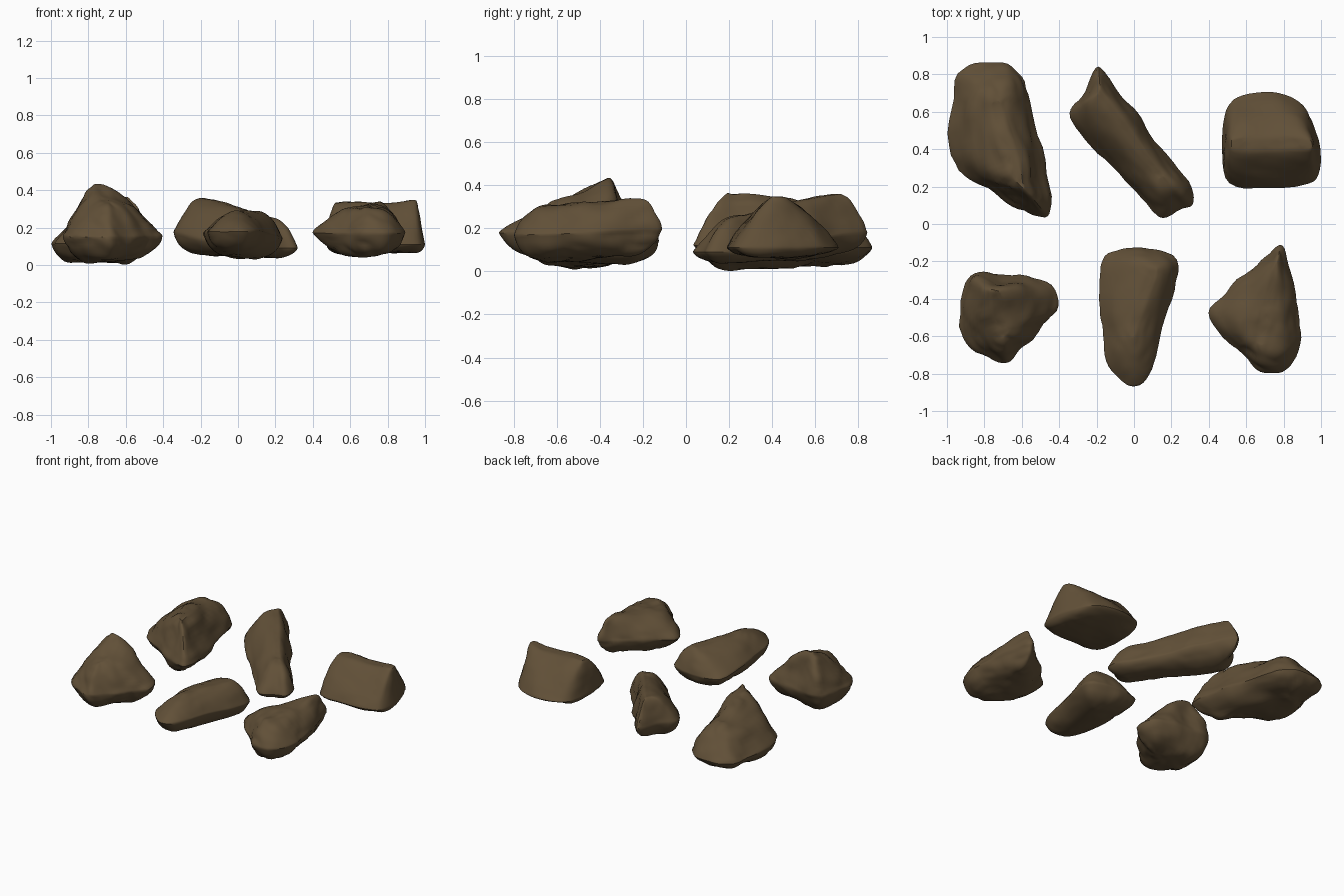
import bpy
import bmesh
from mathutils import Vector, noise

if "Cube" in bpy.data.objects:
    bpy.data.objects.remove(bpy.data.objects["Cube"], do_unlink=True)

stone = bpy.data.materials.new("brown stone")
stone.use_nodes = True
stone.diffuse_color = (0.12, 0.08, 0.039, 1)
bsdf = stone.node_tree.nodes["Principled BSDF"]
bsdf.inputs["Base Color"].default_value = stone.diffuse_color
bsdf.inputs["Roughness"].default_value = 0.9

# Rings of the upper wall (share of the way inward), and of the lower wall
# (share inward, share of the way down)
UPPER = [0.07, 0.3, 0.6, 0.85]
LOWER = [(0.1, 0.42), (0.35, 0.82), (0.75, 1.0)]


def nearest(point, line):
    """Closest point of a 3D segment in plan, with its share along it."""
    a, b = Vector(line[0]), Vector(line[1])
    d = (b - a).xy
    t = min(1, max(0, (point - a.xy).dot(d) / d.length_squared))
    return a.lerp(b, t), t


def rock(name, outline, ridge, base, rim, bulge, rough, seed):
    """Loft an outline up to a ridge and down to a base line, then roughen."""
    bm = bmesh.new()
    points = [Vector(p) for p in outline]
    middle = sum(points, Vector((0, 0))) / len(points)
    points = [middle + (p - middle) * 1.025 for p in points]

    def ring(line, inward, rise):
        verts = []
        for p in points:
            target, t = nearest(p, line)
            edge = rim[0] + (rim[1] - rim[0]) * nearest(p, ridge)[1]
            xy = p.lerp(target.xy, inward)
            verts.append(bm.verts.new((*xy, edge + (target.z - edge) * rise)))
        return verts

    rings = [ring(base, *s) for s in reversed(LOWER)]
    rings.append(ring(ridge, 0, 0))
    rings += [ring(ridge, s, 1 - (1 - s / UPPER[-1]) ** bulge) for s in UPPER]
    count = len(points)
    for low, high in zip(rings, rings[1:]):
        for i in range(count):
            j = (i + 1) % count
            bm.faces.new((low[i], low[j], high[j], high[i]))
    caps = [bm.faces.new(rings[0]), bm.faces.new(rings[-1])]
    bmesh.ops.triangulate(bm, faces=caps)
    bmesh.ops.recalc_face_normals(bm, faces=bm.faces)

    # Keep the waist and the top edge fairly crisp
    crease = bm.edges.layers.float.new("crease_edge")
    for loop in (rings[len(LOWER)], rings[-1]):
        for i in range(count):
            bm.edges.get((loop[i - 1], loop[i]))[crease] = 0.45

    mesh = bpy.data.meshes.new(name)
    bm.to_mesh(mesh)
    bm.free()
    obj = bpy.data.objects.new(name, mesh)
    bpy.context.collection.objects.link(obj)
    bpy.ops.object.select_all(action="DESELECT")
    obj.select_set(True)
    bpy.context.view_layer.objects.active = obj
    mod = obj.modifiers.new("soften", "SUBSURF")
    mod.levels = 2
    bpy.ops.object.modifier_apply(modifier=mod.name)

    # Chipped facets: broad lumps and finer dents along the normals
    mesh = obj.data
    shift = Vector((seed, seed * 2, 0))
    moves = []
    for v in mesh.vertices:
        lump = noise.noise(v.co * 6 + shift)
        dent = abs(noise.noise(v.co * 11 + shift)) - 0.2
        moves.append(v.normal * rough * (lump + dent * 0.7))
    for v, move in zip(mesh.vertices, moves):
        v.co += move
        v.co.z = max(0, v.co.z)
    mesh.materials.append(stone)
    bpy.ops.object.shade_smooth_by_angle(angle=0.6)


rock("front_right_hand_peaked_rock",
     [(-.91, -.27), (-.80, -.25), (-.70, -.29), (-.53, -.29), (-.41, -.34),
      (-.41, -.48), (-.50, -.52), (-.53, -.63), (-.62, -.66), (-.66, -.75),
      (-.74, -.74), (-.88, -.66), (-.94, -.55), (-.91, -.42)],
     [(-.75, -.37, .43), (-.70, -.58, .33)],
     [(-.78, -.50, .01), (-.62, -.48, .02)], (.17, .15), 1.7, .022, 1)

rock("back_right_hand_long_rock",
     [(-.91, .82), (-.78, .87), (-.67, .86), (-.59, .79), (-.56, .66),
      (-.50, .42), (-.44, .12), (-.45, .03), (-.54, .04), (-.64, .11),
      (-.78, .20), (-.92, .24), (-1, .40), (-.97, .70)],
     [(-.73, .62, .31), (-.61, .22, .37)],
     [(-.85, .55, .02), (-.70, .30, .01)], (.11, .12), 1.6, .024, 2)

rock("front_middle_slab_rock",
     [(-.18, -.20), (-.13, -.15), (0, -.12), (.10, -.135), (.25, -.18),
      (.22, -.35), (.14, -.56), (.12, -.70), (.06, -.84), (0, -.87),
      (-.08, -.84), (-.15, -.73), (-.17, -.60), (-.18, -.40)],
     [(-.01, -.56, .29), (.11, -.25, .29)],
     [(-.02, -.60, .05), (.05, -.30, .03)], (.18, .14), 1.7, .012, 3)

rock("back_middle_wedge_rock",
     [(-.20, .87), (-.14, .79), (-.08, .70), (.03, .58), (.07, .50),
      (.20, .32), (.32, .20), (.32, .09), (.24, .10), (.19, .04),
      (.11, .04), (.05, .14), (-.08, .27), (-.22, .42), (-.34, .55),
      (-.33, .63), (-.25, .68)],
     [(-.18, .70, .36), (.13, .28, .27)],
     [(-.20, .58, .06), (.15, .17, .04)], (.18, .09), 2.1, .014, 4)

rock("front_left_hand_pointed_rock",
     [(.75, -.12), (.80, -.10), (.82, -.22), (.86, -.35), (.88, -.48),
      (.91, -.60), (.86, -.75), (.77, -.80), (.68, -.79), (.58, -.69),
      (.52, -.65), (.37, -.49), (.45, -.41), (.60, -.27), (.72, -.17)],
     [(.76, -.22, .34), (.67, -.62, .31)],
     [(.74, -.32, .07), (.69, -.60, .05)], (.19, .17), 2.3, .022, 5)

rock("back_left_hand_block_rock",
     [(.48, .19), (.47, .38), (.48, .56), (.51, .66), (.60, .70),
      (.78, .70), (.90, .66), (.94, .55), (.99, .42), (.99, .24),
      (.93, .215), (.70, .20)],
     [(.53, .42, .33), (.94, .43, .34)],
     [(.56, .40, .06), (.91, .40, .07)], (.11, .11), 1.45, .012, 6)
